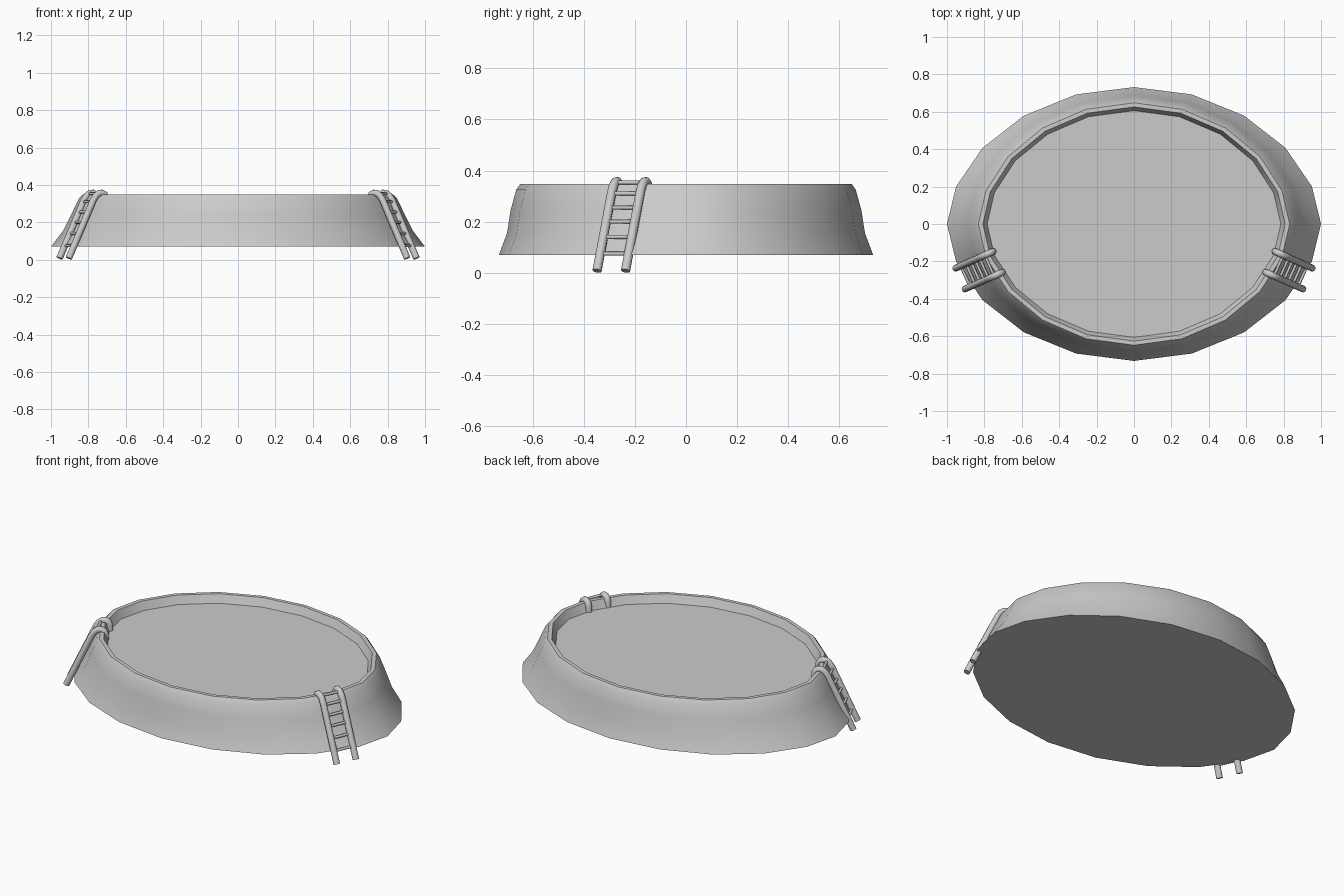
import bpy, bmesh, math
from mathutils import Vector

if "Cube" in bpy.data.objects:
    bpy.data.objects.remove(bpy.data.objects["Cube"])

SIDES = 20


def finish(bm, name, angle):
    bmesh.ops.recalc_face_normals(bm, faces=bm.faces)
    me = bpy.data.meshes.new(name)
    bm.to_mesh(me)
    bm.free()
    ob = bpy.data.objects.new(name, me)
    bpy.context.collection.objects.link(ob)
    bpy.ops.object.select_all(action='DESELECT')
    ob.select_set(True)
    bpy.context.view_layer.objects.active = ob
    bpy.ops.object.shade_smooth_by_angle(angle=math.radians(angle))
    return ob


def oval(bm, a, b, z):
    # slightly flattened ellipse ring
    ring = []
    for i in range(SIDES):
        t = 2 * math.pi * i / SIDES
        s = math.sin(t)
        y = math.copysign(abs(s) ** 1.1, s) * b
        ring.append(bm.verts.new((a * math.cos(t), y, z)))
    return ring


def bridge(bm, r0, r1):
    n = len(r0)
    for i in range(n):
        j = (i + 1) % n
        bm.faces.new((r0[i], r0[j], r1[j], r1[i]))


def tube(name, pts, radius, sides):
    # capped round tube following a path that lies in one plane
    bm = bmesh.new()
    pts = [Vector(p) for p in pts]
    rings = []
    for i, p in enumerate(pts):
        t = (pts[min(i + 1, len(pts) - 1)] - pts[max(i - 1, 0)]).normalized()
        n = (side if abs(t.dot(side)) < 0.5 else Vector((0, 0, 1)))
        m = t.cross(n).normalized()
        rings.append([bm.verts.new(p + radius * (n * math.cos(k) + m * math.sin(k)))
                      for k in (2 * math.pi * q / sides for q in range(sides))])
    for r0, r1 in zip(rings, rings[1:]):
        bridge(bm, r0, r1)
    bm.faces.new(rings[0])
    bm.faces.new(rings[-1])
    return finish(bm, name, 50)


# pool body: flared wall, rim, inner wall, water surface and base
profile = [(1.0, .732, .07), (.935, .70, .155), (.89, .686, .245), (.852, .664, .325),
           (.832, .648, .348), (.808, .626, .348), (.785, .606, .30)]
bm = bmesh.new()
rings = [oval(bm, *p) for p in profile]
for r0, r1 in zip(rings, rings[1:]):
    bridge(bm, r0, r1)
bm.faces.new(rings[0])
bm.faces.new(rings[-1])
finish(bm, "pool_body", 40)

# ladders, one on each side, hooked over the rim
rail_path = [(.968, .008), (.825, .318), (.808, .343), (.790, .356), (.772, .357),
             (.758, .349), (.750, .333), (.748, .29)]
rungs = [(.797, .353), (.829, .31), (.854, .255), (.879, .2), (.907, .14), (.937, .075)]
ang = math.radians(24)
for label, sx in (("right", 1), ("left", -1)):
    out = Vector((sx * math.cos(ang), -math.sin(ang), 0))
    side = Vector((sx * math.sin(ang), math.cos(ang), 0))

    def place(u, v, z):
        return out * u + side * v + Vector((0, 0, z))

    for k, v in enumerate((.05, .172)):
        tube(f"{label}_ladder_rail_{k + 1}", [place(u, v, z) for u, z in rail_path], .018, 12)
    for k, (u, z) in enumerate(rungs):
        bm = bmesh.new()
        a, b = place(u, .05, z), place(u, .172, z)
        ends = [[bm.verts.new(p + .008 * (out * math.cos(q) + Vector((0, 0, math.sin(q)))))
                 for q in (2 * math.pi * i / 8 for i in range(8))] for p in (a, b)]
        bridge(bm, *ends)
        bm.faces.new(ends[0])
        bm.faces.new(ends[1])
        finish(bm, f"{label}_ladder_rung_{k + 1}", 50)
